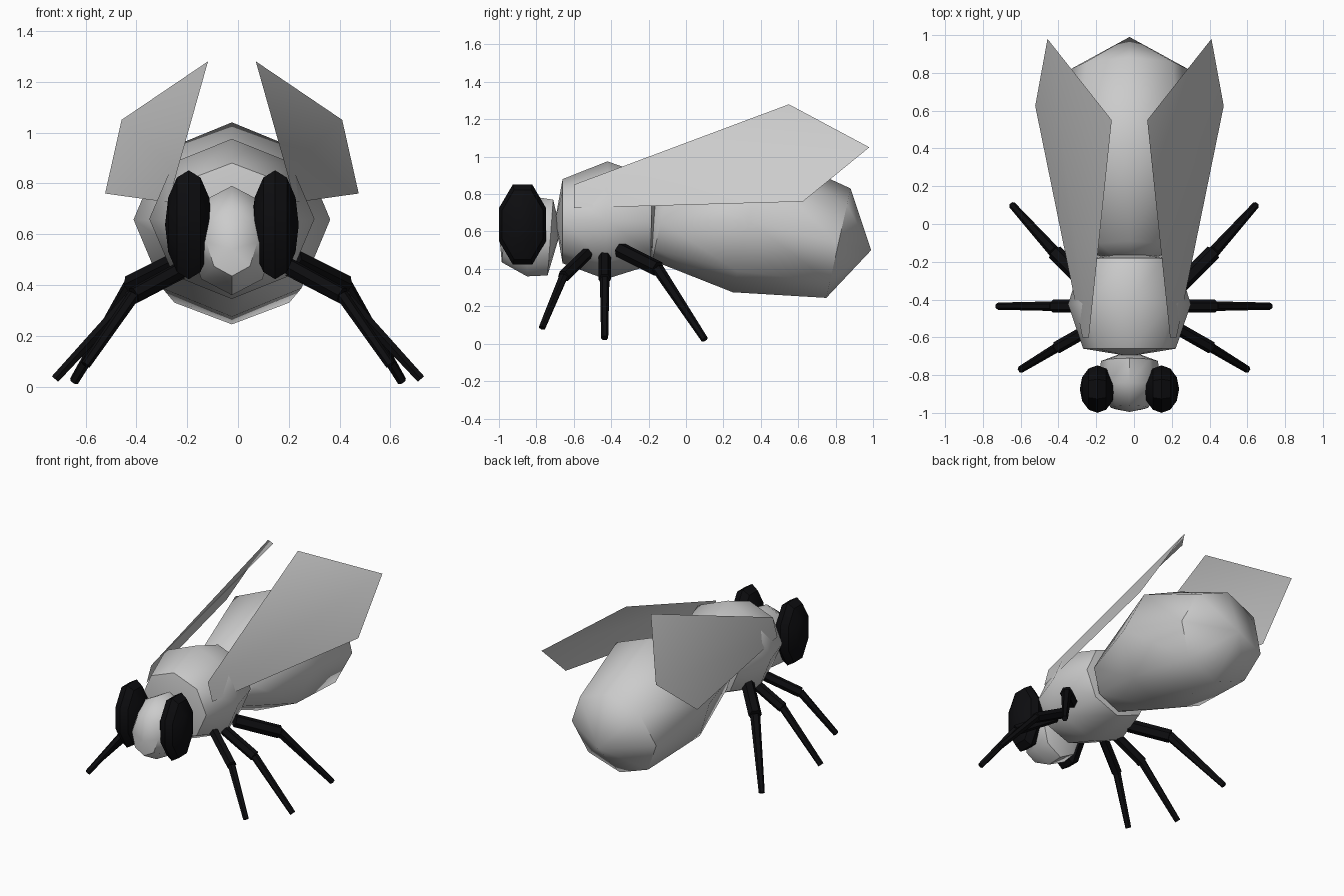
import bpy, bmesh
from math import pi, sin, cos, radians
from mathutils import Vector

if "Cube" in bpy.data.objects:
    bpy.data.objects.remove(bpy.data.objects["Cube"])

CX = -0.024  # body sits slightly off the legs' centre line

black = bpy.data.materials.new("black")
black.diffuse_color = (0.004, 0.004, 0.005, 1)
black.use_nodes = True
black.node_tree.nodes["Principled BSDF"].inputs["Base Color"].default_value = black.diffuse_color


def finish(name, bm, mat=None, angle=None):
    bmesh.ops.recalc_face_normals(bm, faces=bm.faces)
    me = bpy.data.meshes.new(name)
    bm.to_mesh(me)
    bm.free()
    ob = bpy.data.objects.new(name, me)
    bpy.context.collection.objects.link(ob)
    if mat:
        me.materials.append(mat)
    if angle:
        bpy.ops.object.select_all(action='DESELECT')
        bpy.context.view_layer.objects.active = ob
        ob.select_set(True)
        bpy.ops.object.shade_smooth_by_angle(angle=radians(angle))
    return ob


def skin(bm, rings):
    for a, b in zip(rings, rings[1:]):
        n = len(a)
        for i in range(n):
            bm.faces.new((a[i], a[(i + 1) % n], b[(i + 1) % n], b[i]))


def cap(bm, ring, tip):
    v = bm.verts.new(tip)
    for i in range(len(ring)):
        bm.faces.new((ring[i], ring[(i + 1) % len(ring)], v))


def body(name, front, sections, back, angle=45):
    """Eight-sided loft; section = top (y, z), bottom (y, z), half width."""
    bm = bmesh.new()
    rings = []
    for ty, tz, by, bz, rx in sections:
        mid = Vector((CX, (ty + by) / 2, (tz + bz) / 2))
        up = Vector((0, (ty - by) / 2, (tz - bz) / 2))
        rings.append([bm.verts.new(mid + up * cos(i * pi / 4)
                                   + Vector((rx * sin(i * pi / 4), 0, 0)))
                      for i in range(8)])
    skin(bm, rings)
    cap(bm, rings[0], (CX, *front))
    cap(bm, rings[-1], (CX, *back))
    return finish(name, bm, angle=angle)


def limb(name, points, side):
    """Six-sided tapered segments; point = position, start and end radius."""
    bm = bmesh.new()
    for (p, q, r1, r2) in points:
        p, q = (Vector((c[0] * side, c[1], c[2])) for c in (p, q))
        rot = (q - p).to_track_quat('Z', 'Y')
        rings = [[bm.verts.new(c + rot @ Vector((r * cos(i * pi / 3), r * sin(i * pi / 3), 0)))
                  for i in range(6)] for c, r in ((p, r1), (q, r2))]
        skin(bm, rings)
        for r in rings:
            bm.faces.new(r)
    return finish(name, bm, black, 30)


# Body: abdomen, thorax, head
body("abdomen", (-0.24, 0.66),
     [(-0.09, 0.86, -0.18, 0.445, 0.235),
      (0.42, 1.04, 0.25, 0.275, 0.387),
      (0.88, 0.83, 0.75, 0.245, 0.32)], (0.99, 0.5), 50)
body("thorax", (-0.70, 0.66),
     [(-0.66, 0.88, -0.66, 0.43, 0.245),
      (-0.42, 0.975, -0.43, 0.345, 0.325),
      (-0.18, 0.89, -0.19, 0.42, 0.25)], (-0.15, 0.66), 50)
body("head", (-0.995, 0.54),
     [(-0.96, 0.70, -0.985, 0.435, 0.10),
      (-0.84, 0.79, -0.85, 0.36, 0.17),
      (-0.71, 0.77, -0.74, 0.365, 0.15)], (-0.67, 0.6), 50)

# Legs: hip, joint, foot, upper radius
legs = {
    "front_leg": ((0.19, -0.53, 0.48), (0.41, -0.655, 0.36), (0.60, -0.77, 0.085), 0.033),
    "middle_leg": ((0.19, -0.435, 0.47), (0.43, -0.435, 0.345), (0.72, -0.435, 0.03), 0.034),
    "rear_leg": ((0.22, -0.35, 0.50), (0.42, -0.15, 0.40), (0.645, 0.10, 0.022), 0.042),
}

for side, label in ((1, "right"), (-1, "left")):
    for name, (hip, knee, foot, r) in legs.items():
        limb(f"{label}_{name}", [(hip, knee, r, r), (knee, foot, r * 0.75, 0.019)], side)

    # Compound eye: faceted ellipsoid lying along x
    bm = bmesh.new()
    bmesh.ops.create_uvsphere(bm, u_segments=8, v_segments=6, radius=1)
    for v in bm.verts:
        a = pi / 8
        x, y, z = v.co
        y, x = y * cos(a) + x * sin(a), x * cos(a) - y * sin(a)
        v.co = (CX + side * 0.17 + 0.093 * z, -0.874 + 0.136 * x, 0.637 + 0.232 * y)
    finish(f"{label}_eye", bm, black, 30)

    # Wing: one thin sheet, creased from root to tip
    bm = bmesh.new()
    outline = [(0.215, -0.6, 0.85), (0.094, 0.55, 1.28), (0.434, 0.98, 1.05),
               (0.499, 0.625, 0.76), (0.249, -0.6, 0.725)]
    v = [bm.verts.new((CX + side * x, y, z)) for x, y, z in outline]
    bm.faces.new((v[0], v[1], v[2]))
    bm.faces.new((v[0], v[2], v[4]))
    bm.faces.new((v[2], v[3], v[4]))
    finish(f"{label}_wing", bm, angle=30)
